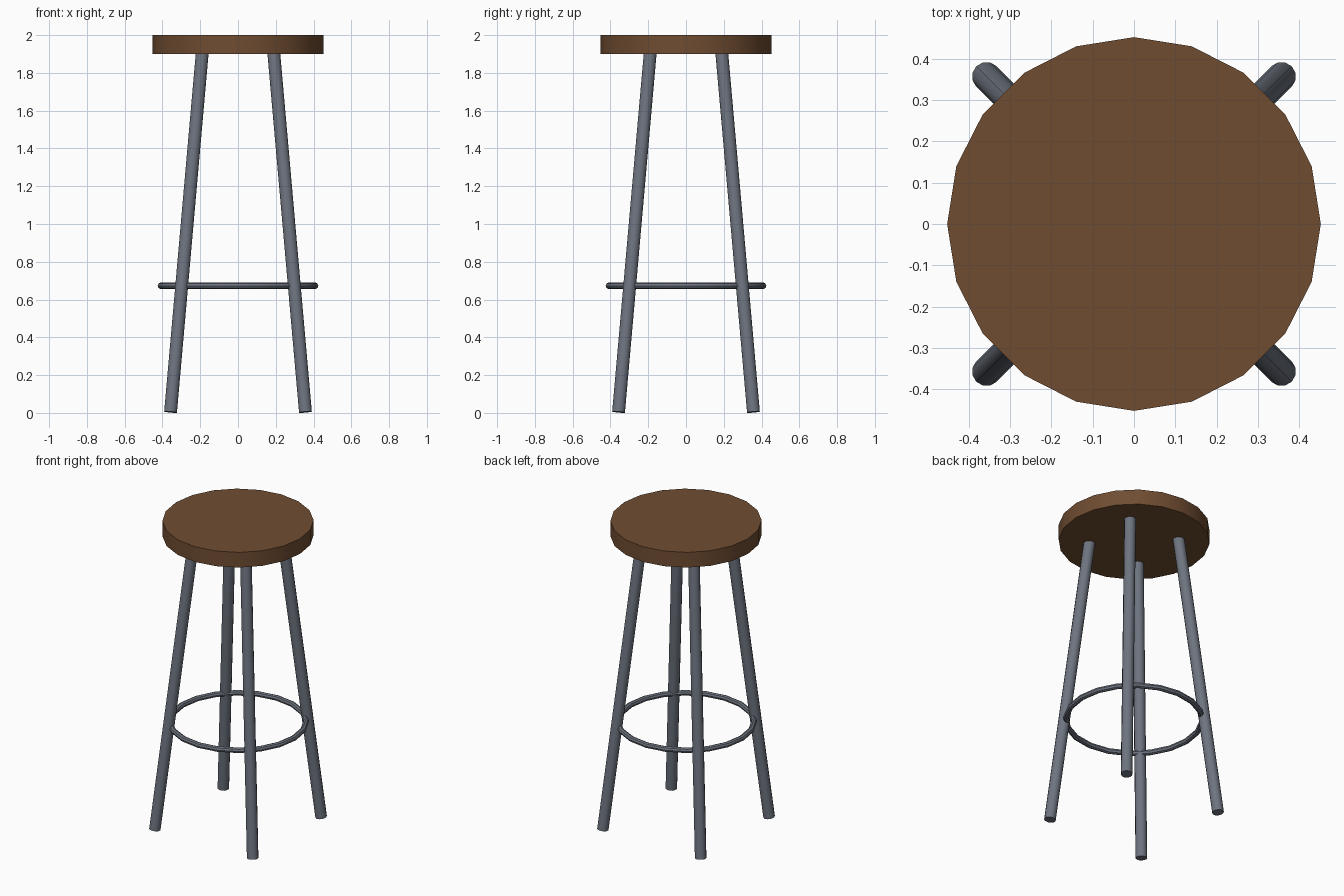
import bpy
from math import radians
from mathutils import Vector

if "Cube" in bpy.data.objects:
    bpy.data.objects.remove(bpy.data.objects["Cube"], do_unlink=True)


def material(name, rgb):
    mat = bpy.data.materials.new(name)
    mat.use_nodes = True
    mat.diffuse_color = (*rgb, 1)
    mat.node_tree.nodes["Principled BSDF"].inputs["Base Color"].default_value = (*rgb, 1)
    return mat


def finish(name, mat):
    obj = bpy.context.object
    obj.name = obj.data.name = name
    obj.data.materials.append(mat)
    bpy.ops.object.shade_smooth_by_angle(angle=radians(35))
    return obj


wood = material("brown wood", (0.16, 0.073, 0.031))
metal = material("grey metal", (0.155, 0.175, 0.215))

# Seat: a thick round slab
bpy.ops.mesh.primitive_cylinder_add(vertices=20, radius=0.452, depth=0.1,
                                    location=(0, 0, 1.95))
finish("seat", wood)

# Four splayed legs, one per corner
for front_back, sy in (("front", -1), ("back", 1)):
    for side, sx in (("left", 1), ("right", -1)):
        foot = Vector((sx * 0.357, sy * 0.357, 0.0045))
        top = Vector((sx * 0.189, sy * 0.189, 1.91))
        axis = top - foot
        bpy.ops.mesh.primitive_cylinder_add(vertices=12, radius=0.035,
                                            depth=axis.length,
                                            location=(foot + top) / 2)
        bpy.context.object.rotation_euler = axis.to_track_quat("Z", "Y").to_euler()
        finish(f"{front_back}_{side}_leg", metal)

# Foot ring joining the legs
bpy.ops.mesh.primitive_torus_add(major_segments=20, minor_segments=8,
                                 major_radius=0.408, minor_radius=0.0175,
                                 location=(0, 0, 0.673))
finish("foot_ring", metal)
